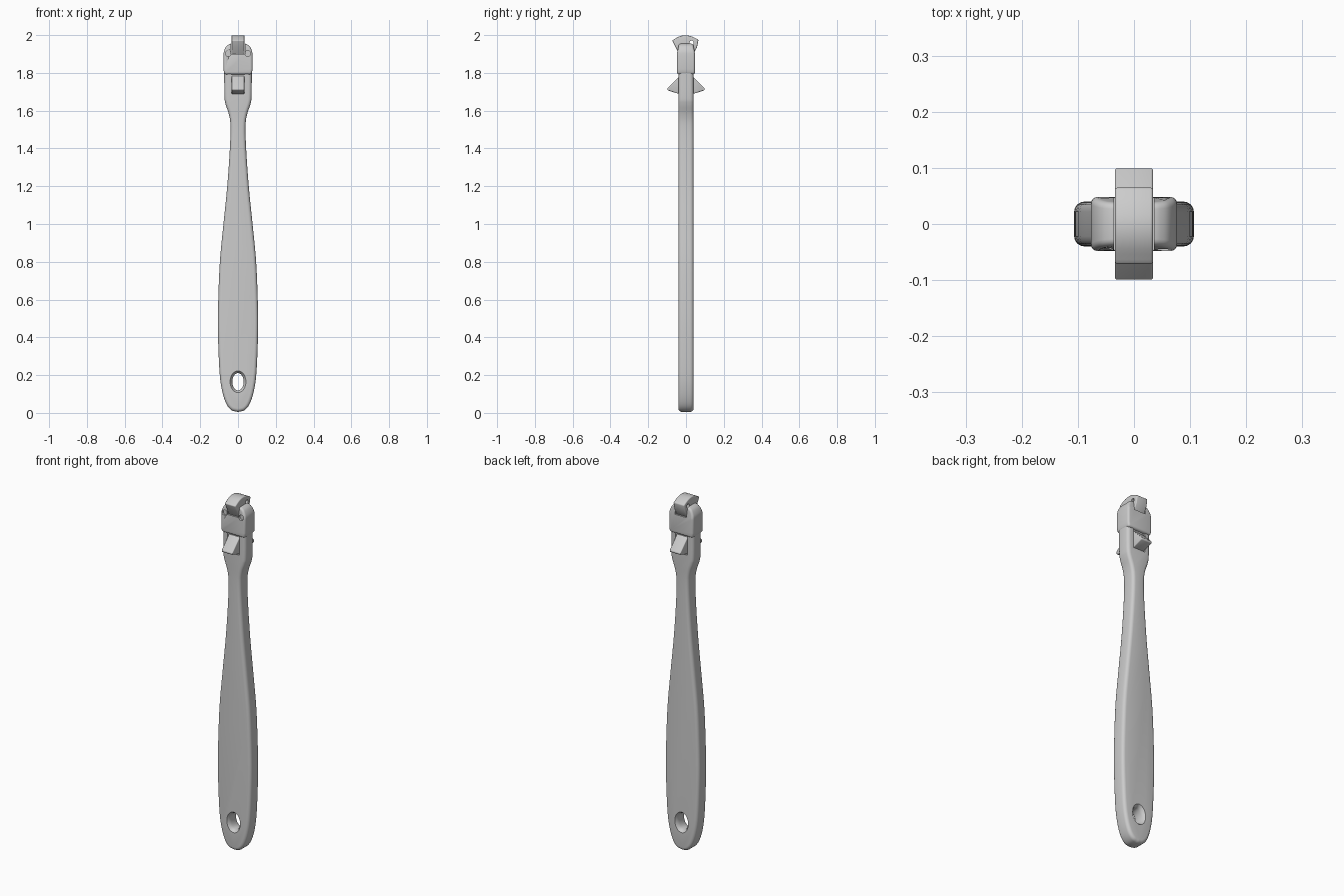
import bpy, bmesh, math
from mathutils import Vector

if "Cube" in bpy.data.objects:
    bpy.data.objects.remove(bpy.data.objects["Cube"], do_unlink=True)

grey = bpy.data.materials.new("plain grey")
grey.use_nodes = True
grey.diffuse_color = (0.6, 0.6, 0.6, 1)
grey.node_tree.nodes["Principled BSDF"].inputs["Base Color"].default_value = (0.6, 0.6, 0.6, 1)


def activate(ob):
    bpy.ops.object.select_all(action="DESELECT")
    ob.select_set(True)
    bpy.context.view_layer.objects.active = ob


def make(name, bm):
    bmesh.ops.recalc_face_normals(bm, faces=bm.faces[:])
    me = bpy.data.meshes.new(name)
    bm.to_mesh(me)
    bm.free()
    me.materials.append(grey)
    ob = bpy.data.objects.new(name, me)
    bpy.context.collection.objects.link(ob)
    return ob


def prism(name, outline, half, axis):
    """Extrude an outline (across, z) symmetrically along x or y."""
    bm = bmesh.new()
    place = (lambda a, z, d: (a, d, z)) if axis == "y" else (lambda a, z, d: (d, a, z))
    face = bm.faces.new([bm.verts.new(place(a, z, -half)) for a, z in outline])
    grown = bmesh.ops.extrude_face_region(bm, geom=[face])
    shift = Vector(place(0, 0, 2 * half))
    for v in grown["geom"]:
        if isinstance(v, bmesh.types.BMVert):
            v.co += shift
    return make(name, bm)


def block(name, x0, x1, y0, y1, z0, z1):
    ob = prism(name, [(x0, z0), (x1, z0), (x1, z1), (x0, z1)], (y1 - y0) / 2, "y")
    ob.location.y = (y0 + y1) / 2
    return ob


def cylinder(name, radius, length, centre, axis):
    ring = [(radius * math.cos(i * math.tau / 24), radius * math.sin(i * math.tau / 24))
            for i in range(24)]
    ob = prism(name, ring, length / 2, axis)
    ob.location = centre
    return ob


def apply_all(ob):
    activate(ob)
    for m in list(ob.modifiers):
        bpy.ops.object.modifier_apply(modifier=m.name)


def rounded(ob, width, segments=4, angle=30):
    m = ob.modifiers.new("round edges", "BEVEL")
    m.width, m.segments = width, segments
    m.limit_method, m.angle_limit = "ANGLE", math.radians(angle)
    apply_all(ob)


def cut(ob, cutter):
    m = ob.modifiers.new("cut", "BOOLEAN")
    m.operation, m.solver, m.object = "DIFFERENCE", "EXACT", cutter
    bpy.context.view_layer.update()
    apply_all(ob)
    bpy.data.objects.remove(cutter, do_unlink=True)


def smooth(ob):
    activate(ob)
    bpy.ops.object.shade_smooth_by_angle(angle=math.radians(35))


def spline(points, steps=5):
    """Catmull-Rom curve through the points."""
    p = [Vector(q) for q in points]
    p = [2 * p[0] - p[1]] + p + [2 * p[-1] - p[-2]]
    out = []
    for a, b, c, d in zip(p, p[1:], p[2:], p[3:]):
        for i in range(steps):
            t = i / steps
            out.append(0.5 * (2 * b + (c - a) * t + (2 * a - 5 * b + 4 * c - d) * t ** 2
                              + (3 * b - a - 3 * c + d) * t ** 3))
    return [tuple(v) for v in out] + [tuple(points[-1])]


def mirrored(half):
    return half + [(-x, z) for x, z in reversed(half) if x > 1e-6]


# Handle: long paddle with a narrow neck
side = spline([(0, 0.005), (0.035, 0.015), (0.063, 0.05), (0.085, 0.12), (0.098, 0.22),
               (0.106, 0.42), (0.105, 0.58), (0.096, 0.8), (0.077, 1.0), (0.057, 1.2),
               (0.043, 1.4), (0.04, 1.52), (0.048, 1.58), (0.066, 1.635),
               (0.072, 1.68), (0.073, 1.83)])
handle = prism("handle", mirrored(side), 0.04, "y")
rounded(handle, 0.018)

# Hanging hole, flared towards both faces
bm = bmesh.new()
rings = []
for y in (-0.06, -0.04, -0.03, -0.018, 0.018, 0.03, 0.04, 0.06):
    r = 0.03 + 0.012 * max(0, (abs(y) - 0.018) / 0.022) ** 2
    rings.append([bm.verts.new((r * math.cos(i * math.tau / 32), y,
                                0.165 + (r + 0.016) * math.sin(i * math.tau / 32)))
                  for i in range(32)])
for a, b in zip(rings, rings[1:]):
    for i in range(32):
        bm.faces.new((a[i], a[i - 1], b[i - 1], b[i]))
bm.faces.new(rings[0])
bm.faces.new(rings[-1])
cut(handle, make("hole_cutter", bm))

# Shallow pockets under the side teeth
for s in (-1, 1):
    cut(handle, block("pocket_cutter", -0.038, 0.038, s * 0.04 - 0.007, s * 0.04 + 0.007, 1.685, 1.8))
smooth(handle)

# Head collar with two domed ears
dome = spline([(0.077, 1.89), (0.074, 1.915), (0.062, 1.94), (0.046, 1.952), (0.03, 1.956)])
collar = prism("head_collar", mirrored([(0.073, 1.792), (0.077, 1.82)] + dome), 0.048, "y")
for v in collar.data.vertices:
    if v.co.z > 1.9:
        v.co.y *= 1 - 3.5 * (v.co.z - 1.9)
rounded(collar, 0.012)
cut(collar, block("slot_cutter", -0.036, 0.036, -0.1, 0.1, 1.9, 2.0))
for s in (-1, 1):
    cut(collar, cylinder("dimple_cutter", 0.015, 0.03, (s * 0.052, -0.05, 1.903), "y"))
smooth(collar)

# Top tooth: fan shape with a curved crown and a small cross hole
crown = spline([(0.066, 1.975), (0.035, 1.991), (0, 1.999), (-0.035, 1.993), (-0.073, 1.972)], 4)
top_tooth = prism("top_tooth", [(-0.036, 1.895), (0.036, 1.895), (0.058, 1.935)] + crown
                  + [(-0.055, 1.937)], 0.034, "x")
rounded(top_tooth, 0.005, 3)
cut(top_tooth, cylinder("pin_hole_cutter", 0.011, 0.2, (0, 0.03, 1.96), "x"))
smooth(top_tooth)

# Front and back wedge teeth below the collar
for s, name in ((-1, "front_tooth"), (1, "back_tooth")):
    tooth = prism(name, [(s * 0.025, 1.792), (s * 0.04, 1.777), (s * 0.1, 1.717),
                         (s * 0.098, 1.708), (s * 0.035, 1.688), (s * 0.025, 1.688)], 0.034, "x")
    rounded(tooth, 0.004, 3)
    smooth(tooth)
